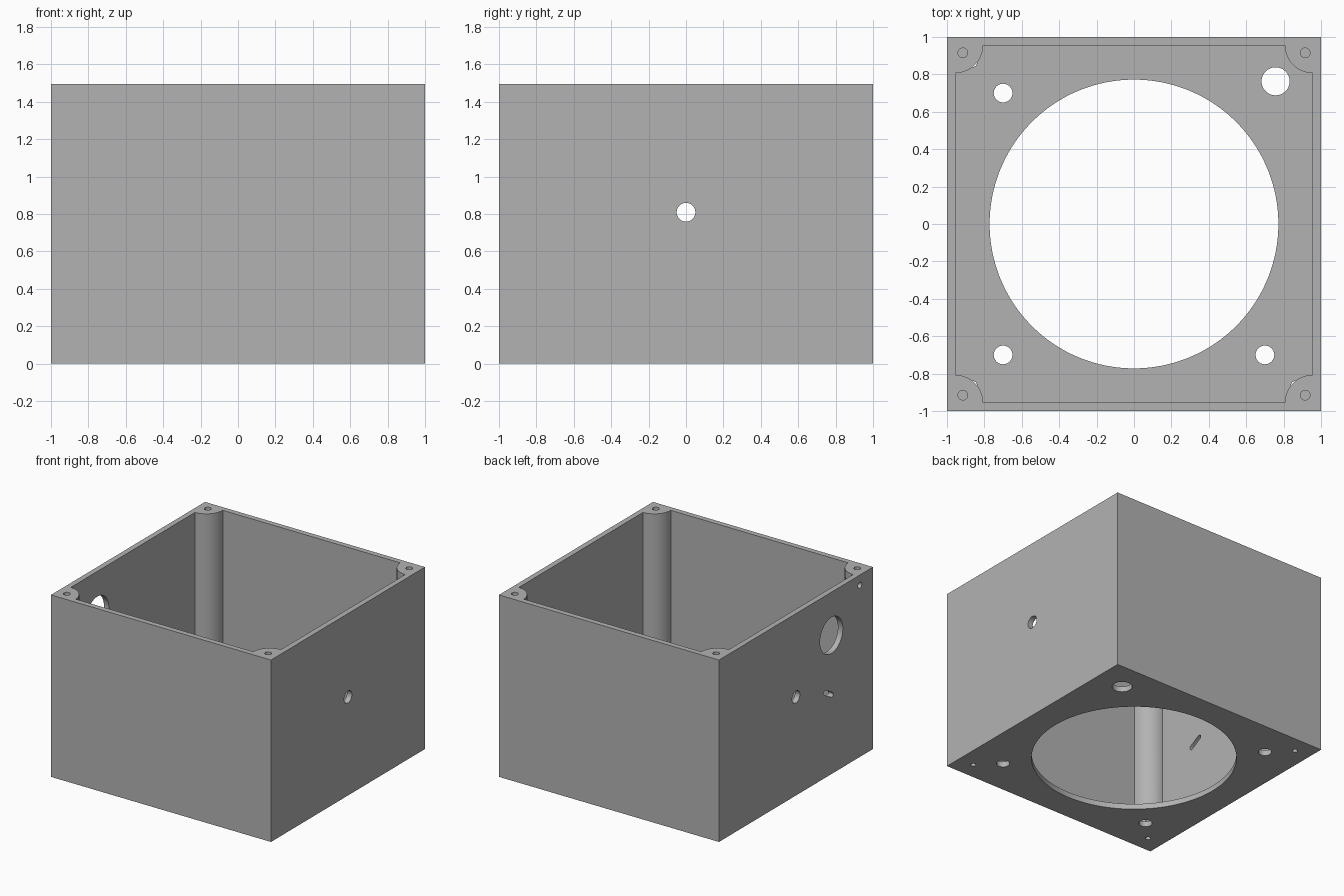
import bpy, bmesh, math
from mathutils import Matrix, Vector

if "Cube" in bpy.data.objects:
    bpy.data.objects.remove(bpy.data.objects["Cube"])

HEIGHT = 1.495
INNER = 0.955      # half width of the cavity
FLOOR = 0.045
POST = 0.148       # corner post radius

grey = bpy.data.materials.new("plain grey")
grey.use_nodes = True
colour = (0.45, 0.45, 0.45, 1)
grey.diffuse_color = colour
grey.node_tree.nodes["Principled BSDF"].inputs["Base Color"].default_value = colour


def prism(name, outline, depth, matrix=Matrix()):
    """Extrude a flat outline along local z and place it."""
    bm = bmesh.new()
    face = bm.faces.new([bm.verts.new((x, y, 0)) for x, y in outline])
    new = bmesh.ops.extrude_face_region(bm, geom=[face])["geom"]
    verts = [v for v in new if isinstance(v, bmesh.types.BMVert)]
    bmesh.ops.translate(bm, vec=(0, 0, depth), verts=verts)
    bmesh.ops.recalc_face_normals(bm, faces=bm.faces)
    bm.transform(matrix)
    mesh = bpy.data.meshes.new(name)
    bm.to_mesh(mesh)
    bm.free()
    mesh.materials.append(grey)
    obj = bpy.data.objects.new(name, mesh)
    bpy.context.scene.collection.objects.link(obj)
    return obj


def arc(cx, cy, r, start, end, steps):
    angles = [start + (end - start) * i / steps for i in range(steps + 1)]
    return [(cx + r * math.cos(a), cy + r * math.sin(a)) for a in angles]


def circle(r, steps=48):
    return arc(0, 0, r, 0, math.tau, steps)[:-1]


cutters = []


def cut_z(name, outline, x, y, z, depth):
    cutters.append(prism(name, outline, depth, Matrix.Translation((x, y, z))))


def cut_side(name, outline, side, y, z, depth=0.12):
    """Cut inward through a side wall; the outline lies in the y-z plane."""
    axes = Matrix(((0, 0, 1, 0), (1, 0, 0, 0), (0, 1, 0, 0), (0, 0, 0, 1)))
    start = Vector((side - depth / 2, y, z))
    cutters.append(prism(name, outline, depth, Matrix.Translation(start) @ axes))


# Solid block
box = prism("enclosure_box", [(-1, -1), (1, -1), (1, 1), (-1, 1)], HEIGHT)

# Cavity that leaves the walls, floor and rounded corner posts
cavity = []
for k, (sx, sy) in enumerate([(1, 1), (-1, 1), (-1, -1), (1, -1)]):
    first = math.radians(270 + 90 * k)
    cavity += arc(sx * INNER, sy * INNER, POST, first, first - math.pi / 2, 20)
cut_z("cavity_cutter", cavity, 0, 0, FLOOR, HEIGHT)

# Large round floor opening and the through holes around it
cut_z("floor_opening_cutter", circle(0.772, 128), 0, 0, -0.1, 0.3)
for sx, sy in [(-1, 1), (-1, -1), (1, -1)]:
    cut_z("floor_hole_cutter", circle(0.05), sx * 0.7, sy * 0.7, -0.1, 0.3)
    cut_z("foot_screw_cutter", circle(0.02, 24), sx * 0.86, sy * 0.86, -0.1, 0.3)
cut_z("cable_hole_cutter", circle(0.075), 0.757, 0.763, -0.1, 0.3)

# Lid screw holes in the posts
for sx in (-1, 1):
    for sy in (-1, 1):
        cut_z("lid_screw_cutter", circle(0.026, 24), sx * 0.915, sy * 0.915, HEIGHT - 0.25, 0.4)

# Holes in the side walls
for side in (-1, 1):
    cut_side("side_hole_cutter", circle(0.05), side, 0, 0.81)
cut_side("round_port_cutter", circle(0.148, 64), -1, -0.46, 1.14)
cut_side("pin_hole_cutter", circle(0.024, 24), -1, -0.83, 1.41, 0.36)

# Slanted slot
tilt = math.radians(30)
ends = []
for s in (1, -1):
    first = tilt - s * math.pi / 2
    ends += arc(s * 0.05 * math.cos(tilt), s * 0.05 * math.sin(tilt), 0.019,
                first, first + math.pi, 10)
cut_side("slot_cutter", ends, -1, -0.42, 0.675)

# Apply all cuts, then drop the cutters
for cutter in cutters:
    mod = box.modifiers.new(cutter.name, "BOOLEAN")
    mod.operation = "DIFFERENCE"
    mod.solver = "EXACT"
    mod.object = cutter
graph = bpy.context.evaluated_depsgraph_get()
box.data = bpy.data.meshes.new_from_object(box.evaluated_get(graph))
box.modifiers.clear()
for cutter in cutters:
    bpy.data.objects.remove(cutter)

# Smooth curved walls, sharp corners
bpy.ops.object.select_all(action="DESELECT")
box.select_set(True)
bpy.context.view_layer.objects.active = box
bpy.ops.object.shade_smooth_by_angle(angle=math.radians(30))
